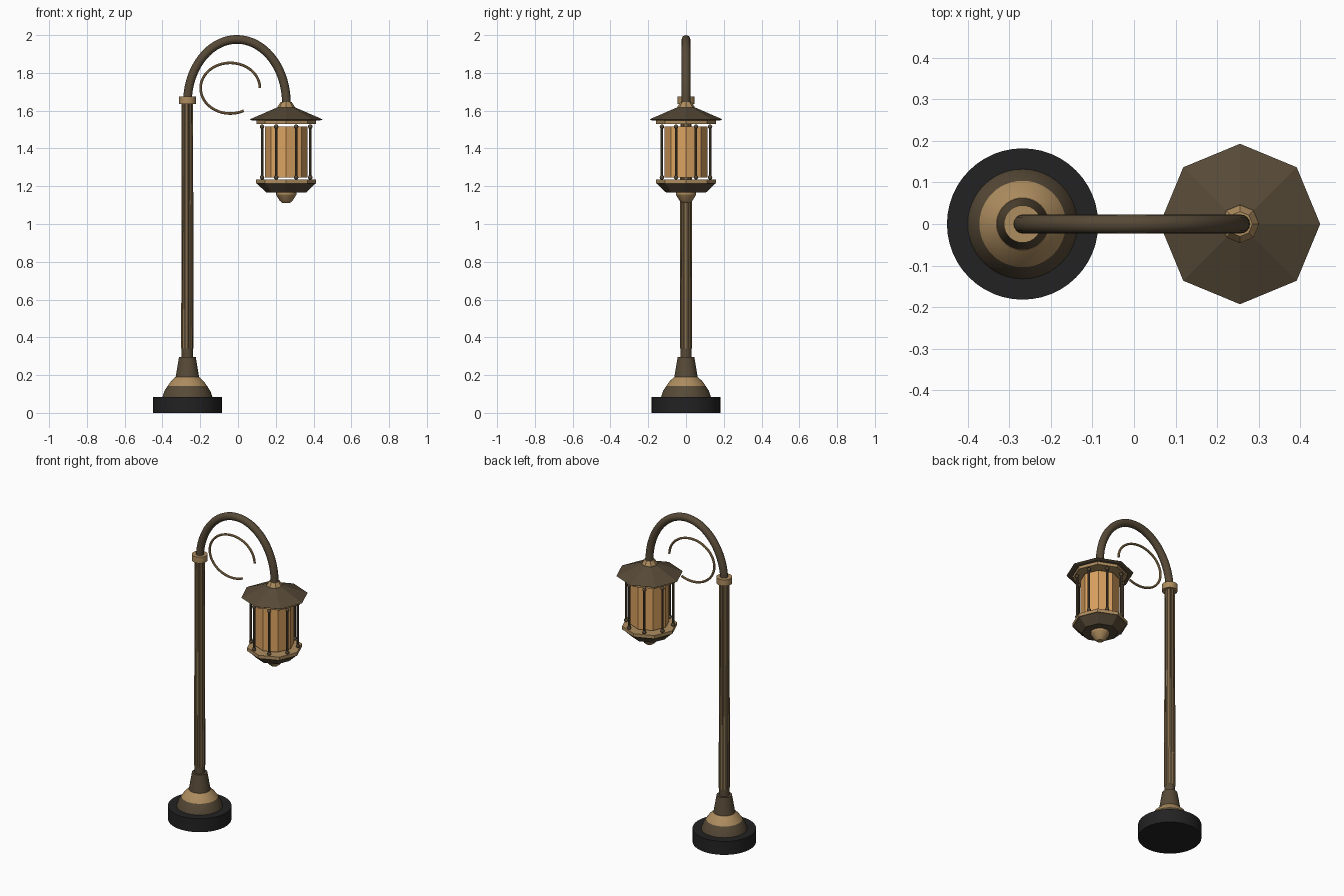
import bpy, bmesh, math
from math import cos, sin, pi, radians

if "Cube" in bpy.data.objects:
    bpy.data.objects.remove(bpy.data.objects["Cube"])

POLE_X, LAMP_X = -0.268, 0.255


def material(name, rgb):
    m = bpy.data.materials.new(name)
    m.diffuse_color = (*rgb, 1)
    m.use_nodes = True
    m.node_tree.nodes["Principled BSDF"].inputs["Base Color"].default_value = m.diffuse_color
    return m


BRONZE = material("dark bronze", (0.095, 0.068, 0.038))
BRASS = material("brass", (0.42, 0.265, 0.115))
IRON = material("black iron", (0.016, 0.016, 0.017))
GLASS = material("amber glass", (0.72, 0.37, 0.12))


def finish(bm, name, mat, smooth):
    bmesh.ops.recalc_face_normals(bm, faces=bm.faces[:])
    me = bpy.data.meshes.new(name)
    bm.to_mesh(me)
    bm.free()
    me.materials.append(mat)
    if smooth:
        for p in me.polygons:
            p.use_smooth = True
        me.set_sharp_from_angle(angle=radians(30))
    ob = bpy.data.objects.new(name, me)
    bpy.context.collection.objects.link(ob)
    return ob


def lathe(name, profile, x, mat, sides=48, smooth=True, y=0.0):
    """Closed turned solid from (radius, height) points; first corner on +x."""
    bm = bmesh.new()
    rings = [[bm.verts.new((x + r * cos(2 * pi * i / sides),
                            y + r * sin(2 * pi * i / sides), z))
              for i in range(sides)] for r, z in profile]
    for a, b in zip(rings, rings[1:]):
        for i in range(sides):
            j = (i + 1) % sides
            bm.faces.new((a[i], a[j], b[j], b[i]))
    bm.faces.new(rings[0][::-1])
    bm.faces.new(rings[-1])
    return finish(bm, name, mat, smooth)


def tube(name, cx, cz, rx, rz, start, end, radius, mat, steps=48, sides=16):
    """Round tube along an elliptical arc in the xz plane."""
    bm = bmesh.new()
    rings = []
    for s in range(steps + 1):
        t = radians(start + (end - start) * s / steps)
        nx, nz = rz * cos(t), rx * sin(t)
        n = math.hypot(nx, nz)
        nx, nz = nx / n, nz / n
        ring = []
        for i in range(sides):
            a = 2 * pi * i / sides
            d = radius * cos(a)
            ring.append(bm.verts.new((cx + rx * cos(t) + nx * d, radius * sin(a),
                                      cz + rz * sin(t) + nz * d)))
        rings.append(ring)
    for a, b in zip(rings, rings[1:]):
        for i in range(sides):
            j = (i + 1) % sides
            bm.faces.new((a[i], a[j], b[j], b[i]))
    bm.faces.new(rings[0])
    bm.faces.new(rings[-1])
    return finish(bm, name, mat, True)


# Stepped base
lathe("base_plinth", [(0.182, 0), (0.182, 0.085)], POLE_X, IRON)
lathe("base_skirt", [(0.132, 0.085), (0.122, 0.115), (0.104, 0.143)], POLE_X, BRONZE)
lathe("base_shoulder", [(0.104, 0.143), (0.087, 0.167), (0.063, 0.19)], POLE_X, BRASS)
lathe("pole_socket", [(0.062, 0.19), (0.044, 0.297)], POLE_X, BRONZE)

# Pole with raised brass flutes
lathe("pole", [(0.030, 0.297), (0.026, 1.64)], POLE_X, BRONZE, sides=24)
for k in range(8):
    a = k * pi / 4
    flute = lathe(f"pole_flute_{k + 1}", [(0.006, 0.34), (0.006, 1.636)], 0, BRASS, sides=8)
    for v in flute.data.vertices:
        r = 0.027 - 0.003 * (v.co.z - 0.34) / 1.3
        v.co.x += POLE_X + r * cos(a)
        v.co.y += r * sin(a)
lathe("pole_collar", [(0.045, 1.636), (0.045, 1.675)], POLE_X, BRASS, sides=32)

# Arched arm and its scroll ornament
tube("arch_arm", -0.006, 1.64, 0.262, 0.337, 180, 0, 0.023, BRONZE)
tube("scroll", -0.041, 1.719, 0.157, 0.134, 0, 297, 0.007, BRASS, steps=56, sides=10)

# Eight-sided lantern
for name, mat, profile in [
    ("lantern_cap", BRASS, [(0.047, 1.61), (0.045, 1.622), (0.030, 1.645)]),
    ("lantern_roof", BRONZE, [(0.180, 1.548), (0.193, 1.554), (0.048, 1.617)]),
    ("lantern_upper_ring", BRASS, [(0.158, 1.530), (0.158, 1.549)]),
    ("lantern_glass", GLASS, [(0.113, 1.245), (0.113, 1.515)]),
    ("lantern_lower_ring", BRASS, [(0.159, 1.214), (0.159, 1.235)]),
    ("lantern_bowl", BRONZE, [(0.105, 1.166), (0.155, 1.214)]),
]:
    lathe(name, profile, LAMP_X, mat, sides=8, smooth=False)
lathe("lantern_finial", [(0.018, 1.11), (0.034, 1.123), (0.054, 1.155), (0.054, 1.167)],
      LAMP_X, BRASS, sides=16)

# Cage rods with small end balls
for k in range(8):
    a = radians(22.5 + 45 * k)
    x, y = LAMP_X + 0.138 * cos(a), 0.138 * sin(a)
    lathe(f"cage_rod_{k + 1}", [(0.007, 1.248), (0.007, 1.516)], x, BRONZE, sides=10, y=y)
    for end, z in (("bottom", 1.247), ("top", 1.515)):
        ball = [(max(0.0005, 0.012 * cos(t)), z + 0.012 * sin(t))
                for t in (radians(d) for d in range(-90, 91, 30))]
        lathe(f"rod_ball_{end}_{k + 1}", ball, x, BRONZE, sides=12, y=y)
